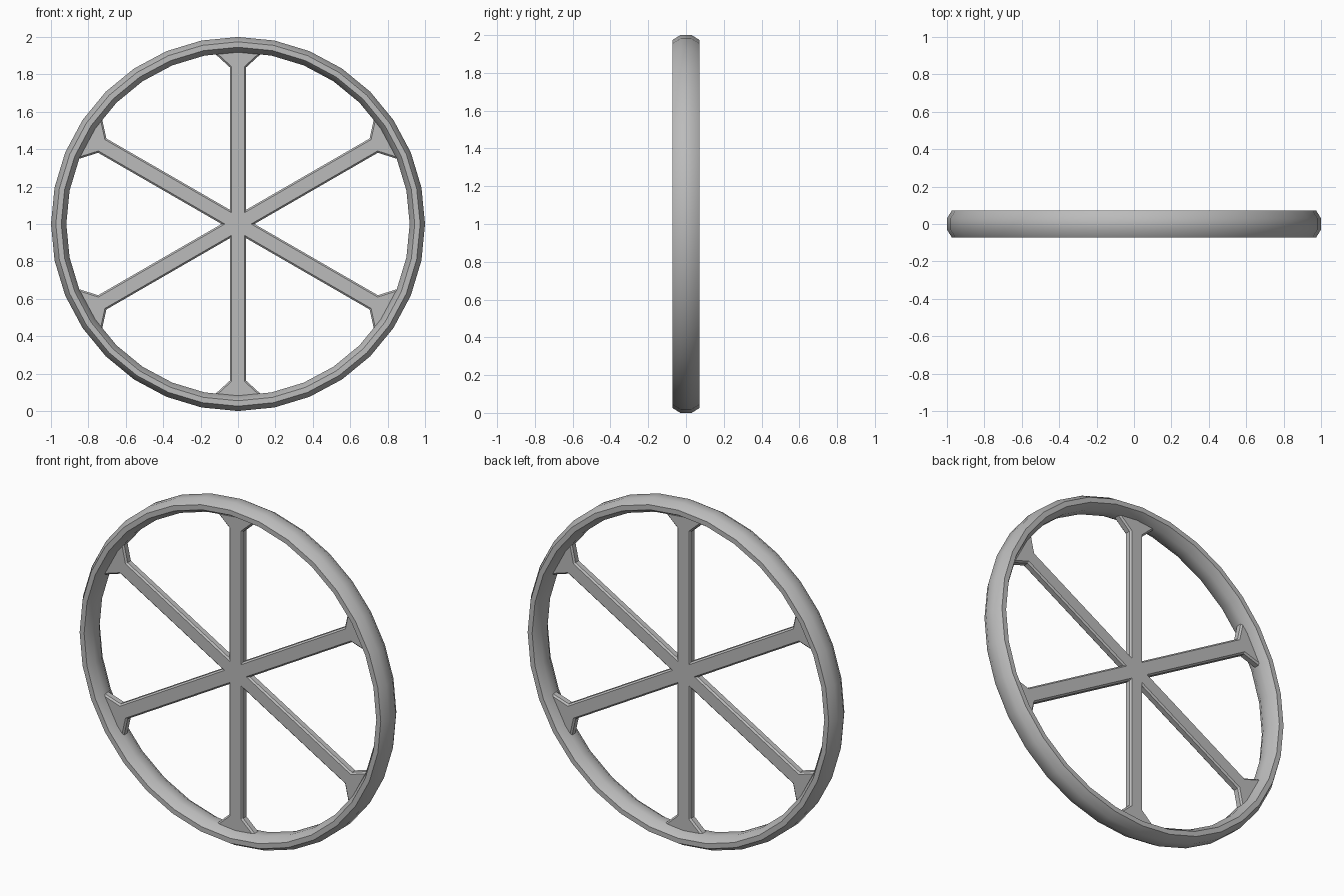
import bpy, bmesh, math
from mathutils import Matrix, Vector

if "Cube" in bpy.data.objects:
    bpy.data.objects.remove(bpy.data.objects["Cube"], do_unlink=True)

SIDES, SPOKES = 32, 6
CENTRE = Vector((0, 0, 1))

grey = bpy.data.materials.new("grey")
grey.use_nodes = True
colour = (0.5, 0.5, 0.5, 1)
grey.diffuse_color = colour
grey.node_tree.nodes["Principled BSDF"].inputs["Base Color"].default_value = colour


def finish(bm, name, angle):
    bmesh.ops.recalc_face_normals(bm, faces=bm.faces)
    mesh = bpy.data.meshes.new(name)
    bm.to_mesh(mesh)
    bm.free()
    mesh.materials.append(grey)
    obj = bpy.data.objects.new(name, mesh)
    obj.location = CENTRE
    bpy.context.collection.objects.link(obj)
    bpy.ops.object.select_all(action="DESELECT")
    obj.select_set(True)
    bpy.context.view_layer.objects.active = obj
    bpy.ops.object.shade_smooth_by_angle(angle=math.radians(angle))
    return obj


# Rim: eight-sided section (radius, half width) swept round the axle
half = [(1.0, 0.03), (0.974, 0.072), (0.945, 0.072), (0.918, 0.03)]
section = half + [(r, -y) for r, y in reversed(half)]
bm = bmesh.new()
rings = []
for i in range(SIDES):
    a = math.tau * i / SIDES
    rings.append([bm.verts.new((r * math.cos(a), y, r * math.sin(a))) for r, y in section])
for i, ring in enumerate(rings):
    nxt = rings[(i + 1) % SIDES]
    for j in range(len(section)):
        k = (j + 1) % len(section)
        bm.faces.new((ring[j], ring[k], nxt[k], nxt[j]))
finish(bm, "rim", 40)

# Spokes: one star outline with flared feet, extruded and chamfered
W, T = 0.044, 0.024
notch = W / math.tan(math.pi / SPOKES)
arm = [(W, notch), (W, 0.838), (0.125, 0.912), (0.125, 0.935),
       (-0.125, 0.935), (-0.125, 0.912), (-W, 0.838)]
bm = bmesh.new()
outline = []
for i in range(SPOKES):
    turn = Matrix.Rotation(-math.tau * i / SPOKES, 3, "Y")
    outline += [bm.verts.new(turn @ Vector((x, -T, z))) for x, z in arm]
face = bm.faces.new(outline)
new = bmesh.ops.extrude_face_region(bm, geom=[face])["geom"]
bmesh.ops.translate(bm, vec=(0, 2 * T, 0), verts=[g for g in new if isinstance(g, bmesh.types.BMVert)])
edges = [e for e in bm.edges if abs(e.verts[0].co.y - e.verts[1].co.y) < T]
bmesh.ops.bevel(bm, geom=edges, offset=0.009, segments=1, affect="EDGES")
finish(bm, "spokes", 20)
